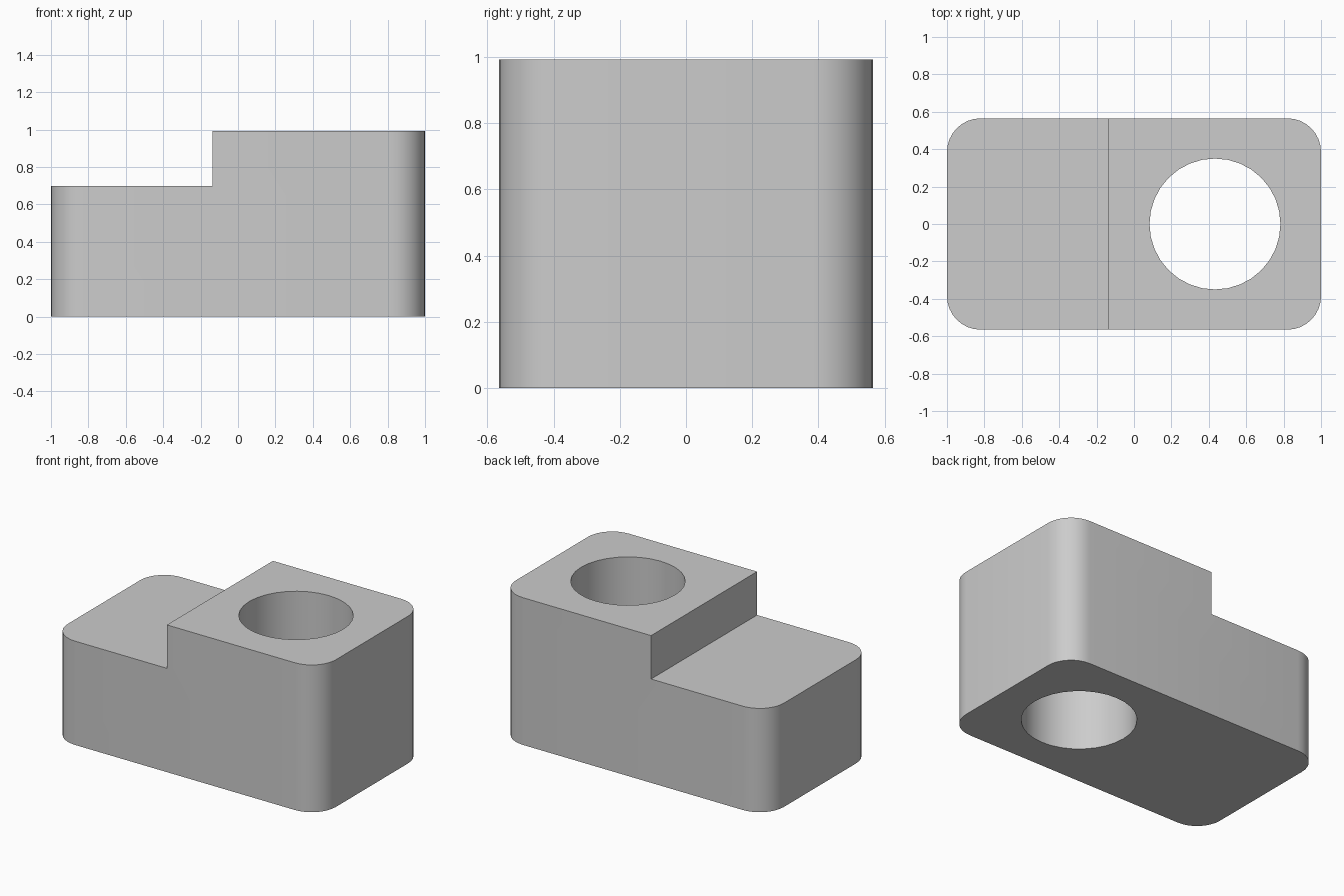
import bpy
import bmesh
import math

HALF_X, HALF_Y = 1.0, 0.565
TOP_Z, STEP_Z, STEP_X = 0.993, 0.7, -0.135
CORNER, HOLE_X, HOLE_R = 0.18, 0.433, 0.35

cube = bpy.data.objects.get("Cube")
if cube:
    bpy.data.objects.remove(cube, do_unlink=True)

grey = bpy.data.materials.new("plain grey")
grey.use_nodes = True
colour = (0.604, 0.604, 0.604, 1)
grey.diffuse_color = colour
grey.node_tree.nodes["Principled BSDF"].inputs["Base Color"].default_value = colour

# Stepped side profile, extruded through the depth
profile = [(-HALF_X, 0), (HALF_X, 0), (HALF_X, TOP_Z),
           (STEP_X, TOP_Z), (STEP_X, STEP_Z), (-HALF_X, STEP_Z)]
bm = bmesh.new()
face = bm.faces.new([bm.verts.new((x, -HALF_Y, z)) for x, z in profile])
new = bmesh.ops.extrude_face_region(bm, geom=[face])["geom"]
bmesh.ops.translate(bm, vec=(0, 2 * HALF_Y, 0),
                    verts=[v for v in new if isinstance(v, bmesh.types.BMVert)])
bmesh.ops.recalc_face_normals(bm, faces=bm.faces)

# Rounded vertical corners at both ends
corners = [e for e in bm.edges
           if all(abs(abs(v.co.x) - HALF_X) < 0.001 for v in e.verts)
           and abs(e.verts[0].co.z - e.verts[1].co.z) > 0.1]
bmesh.ops.bevel(bm, geom=corners, offset=CORNER, segments=8,
                profile=0.5, affect='EDGES')
mesh = bpy.data.meshes.new("stepped_block")
bm.to_mesh(mesh)
bm.free()
block = bpy.data.objects.new("stepped_block", mesh)
bpy.context.collection.objects.link(block)
mesh.materials.append(grey)

# Round hole through the tall end
bpy.ops.mesh.primitive_cylinder_add(vertices=32, radius=HOLE_R, depth=3,
                                    location=(HOLE_X, 0, 0.5))
cutter = bpy.context.object
cutter.name = "hole_cutter"
cutter.hide_render = True
cutter.data.materials.append(grey)
cut = block.modifiers.new("hole", 'BOOLEAN')
cut.operation = 'DIFFERENCE'
cut.solver = 'EXACT'
cut.object = cutter

bpy.ops.object.select_all(action='DESELECT')
block.select_set(True)
bpy.context.view_layer.objects.active = block
bpy.ops.object.modifier_apply(modifier=cut.name)
bpy.data.objects.remove(cutter, do_unlink=True)

# Smooth curved walls, crisp edges
bpy.ops.object.shade_smooth_by_angle(angle=math.radians(30))
